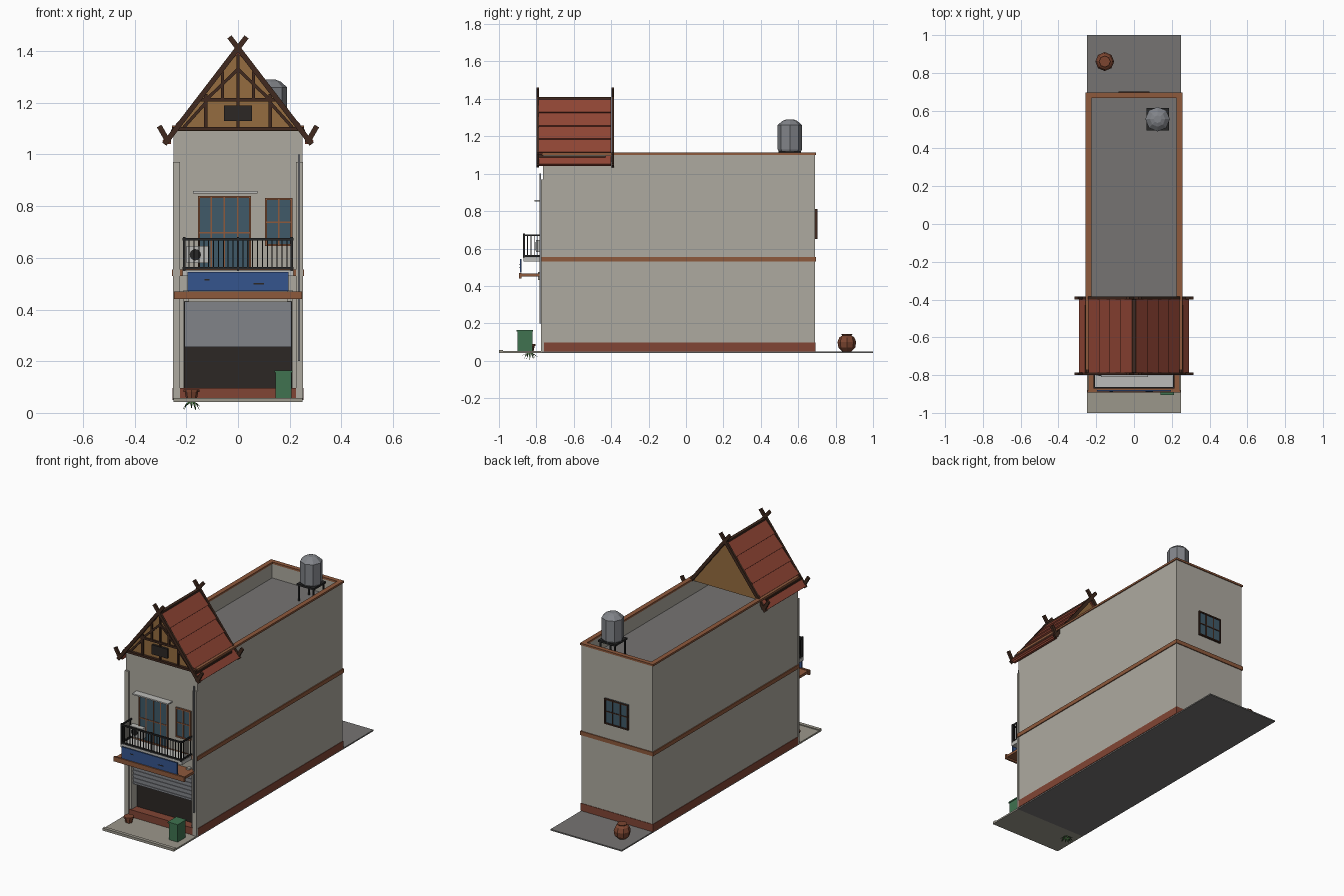
import bpy, bmesh, math, random
from mathutils import Vector, Matrix

if "Cube" in bpy.data.objects:
    bpy.data.objects.remove(bpy.data.objects["Cube"])

random.seed(4)
COLORS = dict(wall=(.42, .40, .35), trim=(.27, .10, .045), plinth=(.22, .06, .035), wood=(.05, .022, .013),
              tan=(.30, .15, .05), roof=(.28, .06, .035), glass=(.05, .10, .14), dark=(.025, .02, .018),
              metal=(.22, .23, .25), blue=(.035, .09, .27), iron=(.02, .02, .02), green=(.05, .17, .08),
              pave=(.33, .31, .26), ground=(.18, .175, .17), clay=(.20, .06, .03), light=(.5, .5, .48),
              leaf=(.05, .15, .04))
MATS = {}
for k, c in COLORS.items():
    MATS[k] = bpy.data.materials.new(k)
    MATS[k].diffuse_color = (*c, 1)


def finish(name, bm, mat):
    bmesh.ops.recalc_face_normals(bm, faces=bm.faces)
    me = bpy.data.meshes.new(name)
    bm.to_mesh(me)
    bm.free()
    me.materials.append(MATS[mat])
    ob = bpy.data.objects.new(name, me)
    bpy.context.collection.objects.link(ob)
    return ob


def boxes(name, mat, *items):
    """Axis-aligned boxes, each (x0, x1, y0, y1, z0, z1)."""
    bm = bmesh.new()
    for x0, x1, y0, y1, z0, z1 in items:
        m = Matrix.Translation(((x0 + x1) / 2, (y0 + y1) / 2, (z0 + z1) / 2)) @ Matrix.Diagonal((x1 - x0, y1 - y0, z1 - z0, 1))
        bmesh.ops.create_cube(bm, size=1, matrix=m)
    return finish(name, bm, mat)


def beams(name, mat, y0, y1, w, *segs):
    """Bars lying in an xz plane, each (xa, za, xb, zb), width w."""
    bm = bmesh.new()
    for xa, za, xb, zb in segs:
        d = Vector((xb - xa, 0, zb - za))
        m = (Matrix.Translation(((xa + xb) / 2, (y0 + y1) / 2, (za + zb) / 2))
             @ Matrix.Rotation(math.atan2(d.x, d.z), 4, 'Y') @ Matrix.Diagonal((w, y1 - y0, d.length, 1)))
        bmesh.ops.create_cube(bm, size=1, matrix=m)
    return finish(name, bm, mat)


def prism(name, mat, pts, y0, y1):
    """xz outline extruded along y."""
    bm = bmesh.new()
    f = bm.faces.new([bm.verts.new((x, y0, z)) for x, z in pts])
    r = bmesh.ops.extrude_face_region(bm, geom=[f])
    bmesh.ops.translate(bm, vec=(0, y1 - y0, 0), verts=[v for v in r['geom'] if isinstance(v, bmesh.types.BMVert)])
    return finish(name, bm, mat)


def lathe(name, mat, cx, cy, profile, n=8):
    """Faceted solid of revolution from (radius, z) pairs."""
    bm = bmesh.new()
    rings = [[bm.verts.new((cx + r * math.cos(2 * math.pi * i / n), cy + r * math.sin(2 * math.pi * i / n), z))
              for i in range(n)] for r, z in profile]
    for a, b in zip(rings, rings[1:]):
        for i in range(n):
            bm.faces.new((a[i], a[(i + 1) % n], b[(i + 1) % n], b[i]))
    bm.faces.new(rings[0])
    bm.faces.new(rings[-1])
    return finish(name, bm, mat)


def window(name, x0, x1, y, z0, z1, out, cols, rows):
    """Glass pane with wooden frame and bars; out = -1 front, 1 back."""
    def slab(a, b, c, d, t):
        return (a, b, min(y, y + out * t), max(y, y + out * t), c, d)
    boxes(name + "_glass", 'glass', slab(x0, x1, z0, z1, .006))
    f, t = .008, .012
    bars = [slab(x0, x0 + f, z0, z1, t), slab(x1 - f, x1, z0, z1, t), slab(x0, x1, z0, z0 + f, t), slab(x0, x1, z1 - f, z1, t)]
    for i in range(1, cols):
        x = x0 + (x1 - x0) * i / cols
        bars.append(slab(x - .003, x + .003, z0, z1, .009))
    for i in range(1, rows):
        z = z0 + (z1 - z0) * i / rows
        bars.append(slab(x0, x1, z - .003, z + .003, .009))
    boxes(name + "_frame", 'trim' if out < 0 else 'wood', *bars)


# Ground and pavement
boxes("ground_slab", 'ground', (-.25, .25, -.77, 1, .042, .05))
boxes("pavement", 'pave', (-.25, .25, -.98, -.77, .042, .052), (-.25, .25, -1, -.978, .042, .058))

# Building body, with the ground-floor front left open
boxes("main_walls", 'wall', (-.25, .25, -.70, .69, .05, .99), (-.25, .25, -.765, -.70, .43, .99),
      (-.25, -.21, -.765, -.70, .05, .43), (.21, .25, -.765, -.70, .05, .43))
boxes("parapet", 'wall', (-.25, -.23, -.765, .69, .99, 1.1), (.23, .25, -.765, .69, .99, 1.1),
      (-.23, .23, .67, .69, .99, 1.1), (-.23, .23, -.765, -.745, .99, 1.1))
boxes("roof_deck", 'ground', (-.23, .23, -.745, .67, .985, 1.01))
boxes("parapet_cap", 'trim', (-.256, -.226, -.77, .696, 1.1, 1.112), (.226, .256, -.77, .696, 1.1, 1.112),
      (-.226, .226, .668, .696, 1.1, 1.112), (-.226, .226, -.77, -.742, 1.1, 1.112))
boxes("plinth", 'plinth', (-.253, .253, -.70, .693, .05, .097), (-.253, -.21, -.76, -.70, .05, .097),
      (.21, .253, -.76, -.70, .05, .097), (-.225, .225, -.772, -.70, .05, .097))
boxes("floor_band", 'trim', (-.256, .256, -.772, .696, .53, .555))
boxes("front_pilasters", 'wall', (-.252, -.225, -.775, -.76, .05, .97), (.225, .252, -.775, -.76, .05, .97))
boxes("drain_pipe", 'metal', (.232, .24, -.782, -.774, .2, 1.0))

# Shopfront with half-raised shutter
boxes("shop_interior", 'dark', (-.209, .209, -.715, -.699, .097, .43))
boxes("roller_shutter", 'metal', *[(-.208, .208, -.752 + .004 * (i % 2), -.735, .255 + i * .0125, .2675 + i * .0125) for i in range(14)])

# Canopy and blank sign board
boxes("shop_canopy", 'trim', (-.24, .24, -.885, -.765, .45, .466), (-.247, .247, -.892, -.88, .44, .47))
boxes("canopy_brackets", 'wall', *[(x - .01, x + .01, -.79, -.765, .432, .475) for x in (-.2, .2)])
boxes("sign_board", 'blue', (-.195, .195, -.888, -.88, .472, .545))
boxes("sign_strips", 'dark', (-.13, -.11, -.89, -.887, .513, .518), (.06, .1, -.89, -.887, .497, .502))

# Balcony
boxes("balcony_slab", 'light', (-.215, .215, -.87, -.765, .53, .553))
rail = [(-.212, .212, -.872, -.862, z, z + .009) for z in (.555, .667)]
for s in (-.21, .21):
    rail += [(s - .004, s + .004, -.87, -.765, z, z + .009) for z in (.555, .667)]
    rail += [(s - .002, s + .002, -.867 + i * .018, -.863 + i * .018, .555, .67) for i in range(1, 6)]
rail += [(x - .0045, x + .0045, -.872, -.862, .55, .68) for x in (-.208, 0, .208)]
rail += [(-.208 + i * .0189 - .002, -.208 + i * .0189 + .002, -.869, -.865, .555, .67) for i in range(1, 22)]
boxes("balcony_railing", 'iron', *rail)
window("balcony_door", -.155, .05, -.765, .555, .84, -1, 4, 2)
window("front_window", .105, .21, -.765, .645, .832, -1, 2, 2)
window("back_window", -.083, .083, .69, .65, .81, 1, 3, 2)
boxes("door_hood", 'light', (-.175, .075, -.81, -.765, .85, .858))
boxes("air_conditioner", 'light', (-.2, -.11, -.802, -.766, .58, .645))
lathe("fan_grille", 'iron', 0, 0, [(.022, 0), (.022, .003)], 12).matrix_world = (
    Matrix.Translation((-.165, -.802, .612)) @ Matrix.Rotation(math.pi / 2, 4, 'X'))

# Steep gable roof: overlapping tile courses on both slopes
Y0, Y1 = -.785, -.4
EX, EZ, AZ = .28, 1.05, 1.405
bm_segs = []
nx, nz = .79, .61
for s in (-1, 1):
    for i in range(5):
        a, b = i / 5, min((i + 1.1) / 5, 1)
        up, lo = .002, .010
        bm_segs.append((s * (EX * a + nx * up), AZ + (EZ - AZ) * a + nz * up - .008,
                        s * (EX * b + nx * lo), AZ + (EZ - AZ) * b + nz * lo - .008))
beams("roof_tiles", 'roof', Y0, Y1, .012, *bm_segs)
boxes("ridge_cap", 'wood', (-.01, .01, Y0, Y1, 1.39, 1.41))
boxes("eave_boards", 'roof', *[(s * .268 - .008, s * .268 + .008, Y0, Y1, 1.04, 1.066) for s in (-1, 1)])
boxes("eave_beams", 'wood', *[(s * .252 - .008, s * .252 + .008, -.79, -.43, 1.08, 1.097) for s in (-1, 1)])
tri = [(-.245, 1.09), (.245, 1.09), (0, 1.395)]
prism("front_gable_wall", 'tan', tri, -.772, -.755)
prism("back_gable_wall", 'tan', tri, -.425, -.41)

# Bargeboards crossing at the apex, with upturned eave tips
for name, y in (("front", -.792), ("back", -.392)):
    segs = []
    for s in (-1, 1):
        segs += [(s * .285, 1.04, s * -.033, 1.455), (s * .268, 1.045, s * .305, 1.11)]
    beams(name + "_bargeboards", 'wood', y - .007, y + .007, .02, *segs)

# Gable timber framing and vent
frame = [(-.25, 1.1, .25, 1.1), (-.15, 1.212, .15, 1.212), (0, 1.1, 0, 1.39)]
for s in (-1, 1):
    frame += [(s * .125, 1.1, s * .125, 1.235), (s * .12, 1.215, s * .0, 1.33), (s * .21, 1.105, s * .125, 1.2),
              (s * .06, 1.212, s * .06, 1.32)]
beams("gable_timbers", 'wood', -.782, -.77, .012, *frame)
boxes("gable_tie_beam", 'wood', (-.255, .255, -.788, -.77, 1.092, 1.106))
boxes("gable_vent", 'dark', (-.055, .055, -.786, -.77, 1.13, 1.19))

# Water tank on its stand
lathe("water_tank", 'metal', .125, .555, [(.06, 1.12), (.065, 1.13), (.065, 1.26), (.04, 1.282), (.02, 1.29)])
boxes("tank_stand", 'iron', (.065, .185, .495, .615, 1.108, 1.12),
      *[(.125 + a - .004, .125 + a + .004, .555 + b - .004, .555 + b + .004, 1.01, 1.11) for a in (-.05, .05) for b in (-.05, .05)])

# Street items: bin, potted plant, water jar
boxes("bin_body", 'green', (.145, .207, -.9, -.822, .05, .157))
boxes("bin_lid", 'green', (.141, .211, -.905, -.818, .157, .165))
lathe("plant_pot", 'clay', -.18, -.835, [(.02, .05), (.026, .08), (.031, .08), (.031, .09)])
bm = bmesh.new()
for i in range(12):
    a = i * 2 * math.pi / 12
    d, t = Vector((math.cos(a), math.sin(a), 0)), Vector((-math.sin(a), math.cos(a), 0)) * .005
    c = Vector((-.18, -.835, .048))
    low = 0 if i == 0 else random.uniform(.005, .03)
    mid = c + d * .02 + Vector((0, 0, -.01))
    tip = c + d * random.uniform(.03, .05)
    tip.z = low
    bm.faces.new([bm.verts.new(p) for p in (c, mid + t, tip, mid - t)])
finish("plant_leaves", bm, 'leaf')
lathe("water_jar", 'clay', -.155, .86, [(.025, .05), (.045, .07), (.05, .1), (.04, .125), (.025, .135), (.03, .142)])

for m in bpy.data.materials:
    if m.users and not m.is_grease_pencil:
        m.use_nodes = True
        m.node_tree.nodes["Principled BSDF"].inputs["Base Color"].default_value = m.diffuse_color
